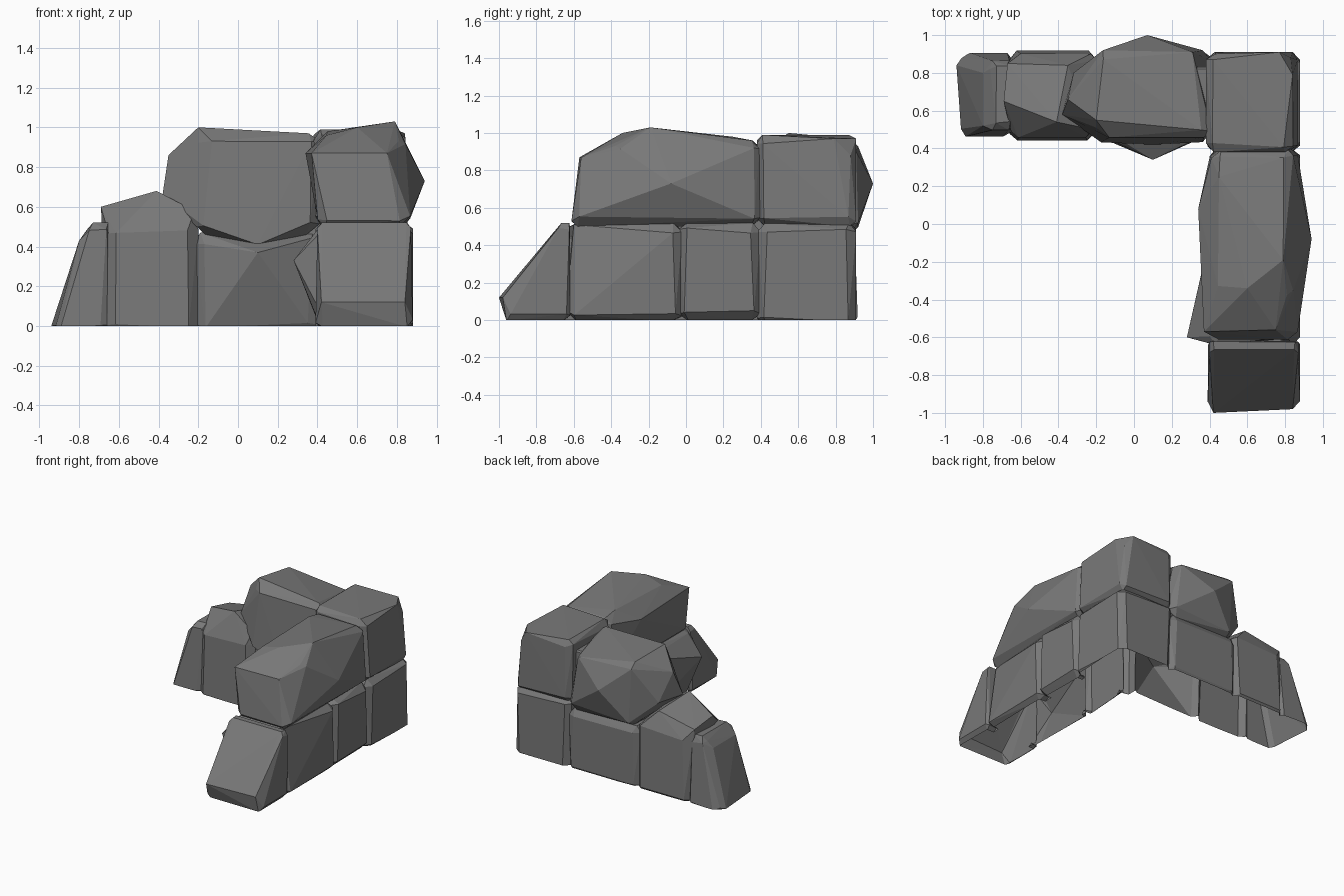
import bpy, bmesh, random
from itertools import product

if "Cube" in bpy.data.objects:
    bpy.data.objects.remove(bpy.data.objects["Cube"])

random.seed(4)
stone = bpy.data.materials.new("grey stone")
stone.diffuse_color = (0.19, 0.19, 0.19, 1)
stone.use_nodes = True
stone.node_tree.nodes["Principled BSDF"].inputs["Base Color"].default_value = stone.diffuse_color
parts = []


def rock(name, z, base, top=None, extra=(), bevel=0.045, skip=()):
    """Chamfered, slightly irregular hull. base/top = (x0, x1, y0, y1)."""
    top = top or base
    bm = bmesh.new()
    size = (base[1] - base[0], base[3] - base[2], z[1] - z[0])
    for corner in product((0, 1), repeat=3):
        if corner in skip:                 # broken-off corner
            continue
        for keep in range(3):              # one point per adjoining face
            t = []
            for a in range(3):
                c = 0 if a == keep else bevel * random.uniform(0.6, 1.3) / size[a]
                t.append(1 - c if corner[a] else c)
            r = [b + (u - b) * t[2] for b, u in zip(base, top)]
            bm.verts.new((r[0] + (r[1] - r[0]) * t[0],
                          r[2] + (r[3] - r[2]) * t[1],
                          z[0] + size[2] * t[2]))
    for p in extra:                        # bulges and peaks
        bm.verts.new(p)
    bmesh.ops.convex_hull(bm, input=bm.verts)
    bmesh.ops.delete(bm, geom=[v for v in bm.verts if not v.link_faces], context='VERTS')
    bmesh.ops.recalc_face_normals(bm, faces=bm.faces)
    me = bpy.data.meshes.new(name)
    bm.to_mesh(me)
    bm.free()
    me.materials.append(stone)
    ob = bpy.data.objects.new(name, me)
    bpy.context.collection.objects.link(ob)
    parts.append(ob)


LOW = -0.04    # lower rocks reach below ground and are cut open at z = 0

# Cores that close the bottoms of the grooves
rock("back_low_core", (LOW - 0.02, 0.44), (-0.74, 0.81, 0.52, 0.85), bevel=0.01)
rock("side_low_core", (LOW - 0.03, 0.45), (0.46, 0.79, -0.70, 0.84), bevel=0.01)
rock("back_top_core", (0.40, 0.90), (-0.12, 0.74, 0.50, 0.83), bevel=0.01)
rock("side_top_core", (0.39, 0.84), (0.47, 0.75, -0.42, 0.82), bevel=0.01)

# Lower course of the back arm
rock("back_end_rock", (LOW, 0.52), (-0.93, -0.64, 0.46, 0.91), (-0.75, -0.64, 0.50, 0.86),
     [(-0.94, 0.84, 0), (-0.80, 0.52, 0.43), (-0.80, 0.80, 0.43)])
rock("back_step_rock", (LOW, 0.52), (-0.66, -0.20, 0.44, 0.92), (-0.65, -0.20, 0.46, 0.90),
     [(-0.69, 0.65, 0.60), (-0.67, 0.85, 0.56), (-0.41, 0.54, 0.68),
      (-0.35, 0.84, 0.62), (-0.22, 0.50, 0.58)])
rock("back_middle_rock", (LOW, 0.47), (-0.22, 0.41, 0.45, 0.91), (-0.22, 0.41, 0.47, 0.91),
     [(0.10, 0.34, 0.37)])
rock("corner_low_rock", (LOW, 0.52), (0.39, 0.88, 0.38, 0.91))

# Lower course of the side arm
rock("side_inner_rock", (-0.005, 0.52), (0.40, 0.88, -0.04, 0.40))
rock("side_middle_rock", (-0.005, 0.52), (0.40, 0.88, -0.64, -0.02), None,
     [(0.28, -0.60, 0.33), (0.81, -0.60, 0.51)], skip=[(1, 0, 1)])
rock("side_end_ramp", (-0.005, 0.52), (0.39, 0.88, -0.98, -0.62), (0.40, 0.87, -0.67, -0.62),
     [(0.42, -1.0, 0.12), (0.84, -0.98, 0.12)], 0.03)

# Upper course
rock("back_top_rock", (0.46, 0.97), (-0.21, 0.41, 0.43, 0.92), (-0.20, 0.41, 0.46, 0.92),
     [(-0.20, 0.55, 1.0), (0.10, 0.42, 0.41), (0.07, 1.0, 0.73), (-0.35, 0.66, 0.86),
      (-0.38, 0.58, 0.66), (-0.32, 0.80, 0.66), (0.31, 0.91, 0.90), (0.31, 0.91, 0.55)],
     0.055, [(1, 1, 1)])
rock("corner_top_rock", (0.50, 0.99), (0.39, 0.87, 0.38, 0.91), (0.38, 0.84, 0.38, 0.90),
     [(0.77, 0.91, 0.97), (0.84, 0.79, 0.97), (0.83, 0.88, 0.88)],
     skip=[(1, 1, 1)])
rock("side_top_rock", (0.50, 0.96), (0.40, 0.87, -0.63, 0.40), (0.41, 0.84, -0.36, 0.39),
     [(0.37, -0.57, 0.87), (0.75, -0.56, 0.87), (0.79, -0.19, 1.03), (0.60, -0.34, 1.0),
      (0.94, -0.08, 0.73), (0.34, 0.08, 0.87), (0.45, 0.25, 0.98)])

# Fuse everything into one shell
wall = parts[0]
for other in parts[1:]:
    m = wall.modifiers.new("join", 'BOOLEAN')
    m.operation, m.solver, m.object = 'UNION', 'EXACT', other
bpy.context.view_layer.update()
deps = bpy.context.evaluated_depsgraph_get()
shell = bpy.data.meshes.new_from_object(wall.evaluated_get(deps))
wall.modifiers.clear()
wall.data = shell
wall.name = "rock_wall"
for other in parts[1:]:
    bpy.data.objects.remove(other)

# Open underside at ground level
bm = bmesh.new()
bm.from_mesh(shell)
bmesh.ops.bisect_plane(bm, geom=bm.verts[:] + bm.edges[:] + bm.faces[:],
                       plane_co=(0, 0, 0), plane_no=(0, 0, 1), clear_inner=True)
bm.to_mesh(shell)
bm.free()
